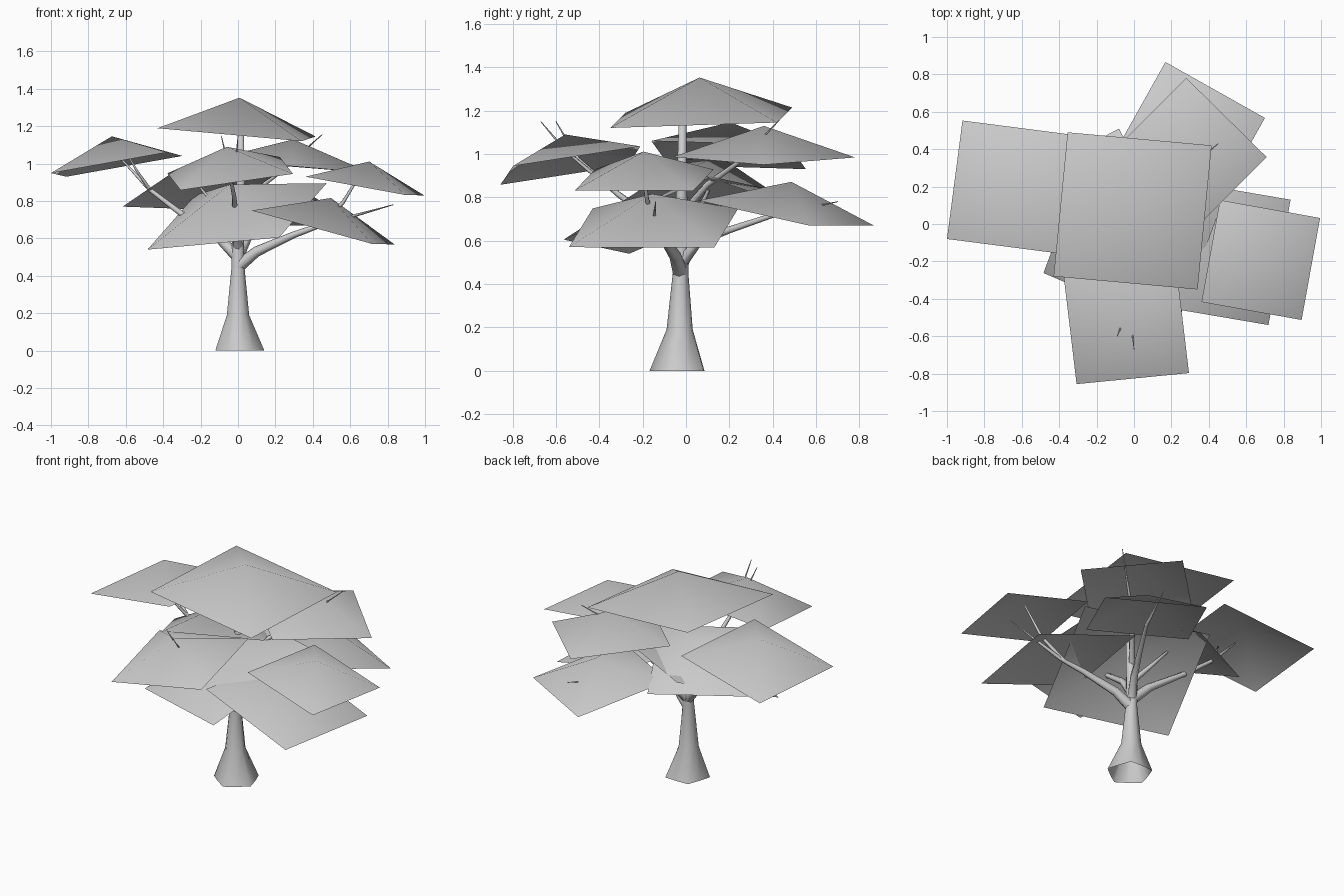
import bpy, math
from mathutils import Vector


def make_object(name, verts, faces):
    mesh = bpy.data.meshes.new(name)
    mesh.from_pydata([tuple(v) for v in verts], [], faces)
    mesh.update()
    for p in mesh.polygons:
        p.use_smooth = True
    obj = bpy.data.objects.new(name, mesh)
    bpy.context.collection.objects.link(obj)
    return obj


def canopy(name, a, b, c, ratio=0.24):
    """Open, shallow square pyramid: b is the corner between a and c."""
    a, b, c = Vector(a), Vector(b), Vector(c)
    d = a + c - b
    normal = (a - b).cross(c - b).normalized()
    if normal.z < 0:
        normal = -normal
    apex = (a + c) / 2 + normal * ratio * (a - b).length
    ring = [a, b, c, d]
    if (b - a).cross(c - b).z < 0:
        ring.reverse()
    make_object(name, ring + [apex], [(i, (i + 1) % 4, 4) for i in range(4)])


def tube(name, path, sides=6, lobes=()):
    """Tapered limb through (x, y, z, radius) points; lobes widen every second side."""
    pts = [Vector(p[:3]) for p in path]
    verts, faces = [], []
    for i, p in enumerate(pts):
        tangent = (pts[min(i + 1, len(pts) - 1)] - pts[max(i - 1, 0)]).normalized()
        if lobes:
            tangent = Vector((0, 0, 1))
        u = tangent.cross(Vector((0.31, 0.95, 0.05))).normalized()
        v = tangent.cross(u)
        for k in range(sides):
            t = 2 * math.pi * k / sides
            r = path[i][3] * (1 + (lobes[i] if lobes and k % 2 else 0))
            verts.append(p + u * r * math.cos(t) + v * r * math.sin(t))
    for i in range(len(pts) - 1):
        for k in range(sides):
            n = (k + 1) % sides
            faces.append((i * sides + k, i * sides + n,
                          (i + 1) * sides + n, (i + 1) * sides + k))
    faces.append(tuple(range((len(pts) - 1) * sides, len(pts) * sides)))
    make_object(name, verts, faces)


# Foliage canopies (three corners each)
canopy("top_canopy", (-0.355, 0.49, 1.214), (0.415, 0.42, 1.145), (0.34, -0.35, 1.12))
canopy("left_canopy", (-0.917, 0.553, 0.93), (-1.0, -0.08, 0.949), (-0.38, -0.16, 1.06))
canopy("front_canopy", (0.294, -0.797, 0.945), (-0.307, -0.856, 0.858), (-0.377, -0.269, 0.948))
canopy("right_upper_canopy", (0.995, 0.032, 0.83), (0.896, -0.513, 0.832), (0.361, -0.417, 0.93))
canopy("right_lower_canopy", (0.837, 0.13, 0.568), (0.719, -0.54, 0.57), (0.072, -0.43, 0.749))
canopy("back_lower_canopy", (0.70, 0.567, 0.67), (0.168, 0.866, 0.67), (-0.118, 0.356, 0.785))
canopy("back_upper_canopy", (0.709, 0.358, 0.95), (0.28, 0.78, 0.984), (-0.14, 0.36, 1.02))
canopy("front_lower_canopy", (0.22, -0.564, 0.605), (-0.484, -0.262, 0.54), (-0.23, 0.42, 0.83))
canopy("back_left_canopy", (-0.08, 0.51, 0.75), (-0.617, 0.23, 0.77), (-0.353, -0.28, 0.95))

# Trunk with a flared, lobed foot
tube("trunk", [(0.01, -0.03, 0, 0.115), (0, -0.027, 0.19, 0.058), (0, -0.025, 0.45, 0.036),
               (0.0, -0.02, 0.58, 0.034), (0.015, -0.02, 0.85, 0.024), (0.015, -0.015, 1.2, 0.016)],
     sides=10, lobes=(0.2, 0.08, 0, 0, 0, 0))

# Main branches
branches = {
    "right_branch": [(0, -0.025, 0.45, 0.036), (0.1, -0.05, 0.53, 0.028),
                     (0.3, -0.11, 0.62, 0.018), (0.44, -0.15, 0.67, 0.013), (0.83, -0.14, 0.78, 0.002)],
    "right_upper_branch": [(0.42, -0.14, 0.66, 0.013), (0.56, -0.18, 0.79, 0.01), (0.67, -0.2, 0.97, 0.005)],
    "left_branch": [(0, -0.02, 0.5, 0.034), (-0.1, 0.02, 0.6, 0.026),
                    (-0.3, 0.1, 0.73, 0.016), (-0.47, 0.15, 0.86, 0.012), (-0.62, 0.19, 1.02, 0.005)],
    "left_fork": [(-0.47, 0.15, 0.86, 0.01), (-0.54, 0.1, 0.96, 0.007), (-0.58, 0.08, 1.03, 0.004)],
    "front_branch": [(0, -0.025, 0.55, 0.03), (-0.01, -0.12, 0.67, 0.02),
                     (-0.02, -0.32, 0.82, 0.013), (-0.05, -0.5, 0.98, 0.008), (-0.09, -0.6, 1.15, 0.002)],
    "front_fork": [(-0.03, -0.42, 0.9, 0.009), (-0.01, -0.56, 1.02, 0.006), (0, -0.67, 1.15, 0.002)],
    "back_branch": [(0, -0.02, 0.5, 0.032), (0.05, 0.06, 0.6, 0.024),
                    (0.13, 0.2, 0.65, 0.016), (0.25, 0.41, 0.72, 0.011), (0.36, 0.7, 0.78, 0.002)],
    "back_upper_branch": [(0.0, -0.02, 0.72, 0.022), (0.1, 0.1, 0.86, 0.015),
                          (0.23, 0.24, 0.96, 0.01), (0.45, 0.43, 1.155, 0.002)],
    "back_left_branch": [(0, -0.02, 0.62, 0.02), (-0.08, 0.05, 0.72, 0.013), (-0.2, 0.12, 0.87, 0.006)],
}
for name, path in branches.items():
    tube(name, path)
